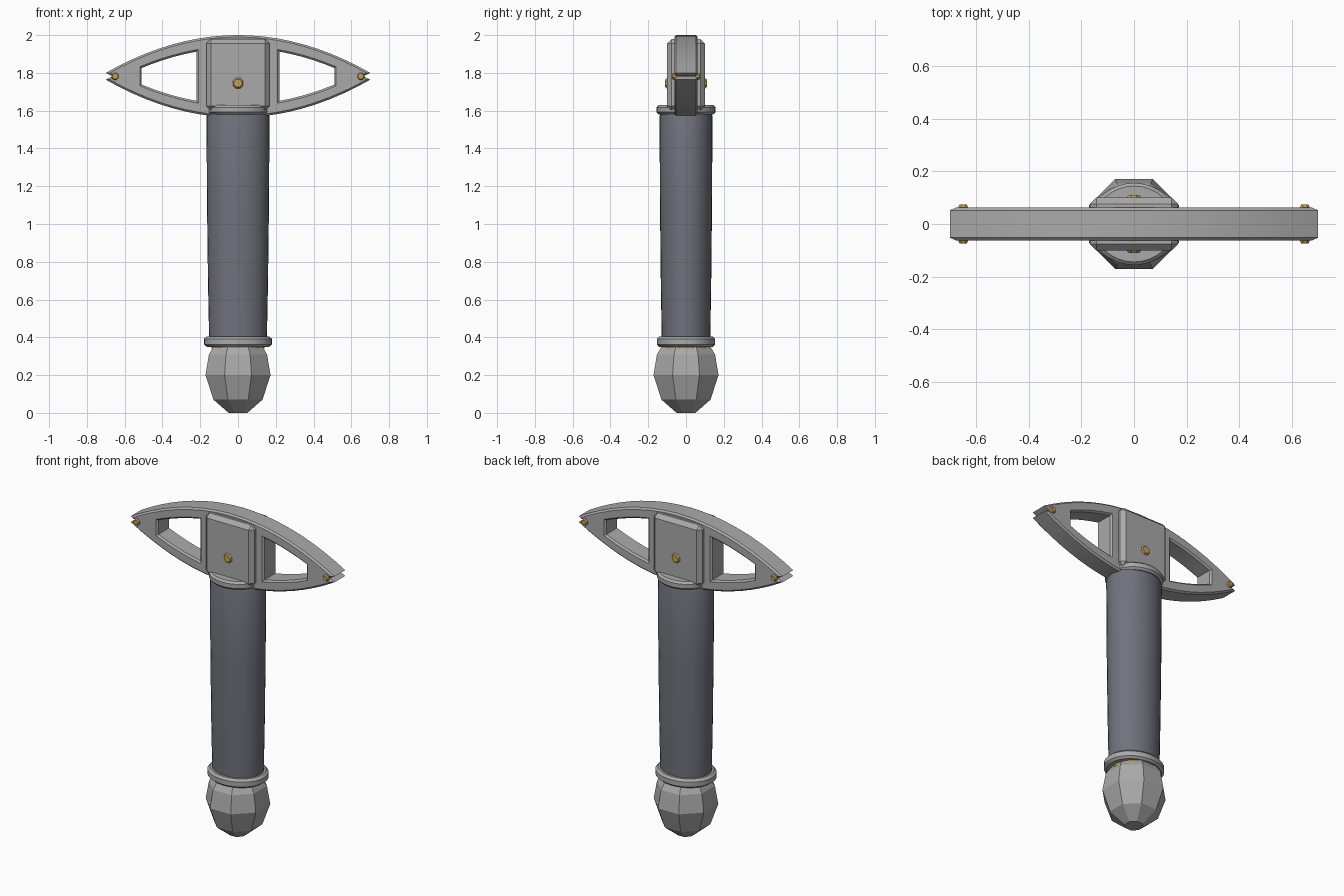
import bpy, bmesh, math
from mathutils import Matrix

cube = bpy.data.objects.get("Cube")
if cube:
    bpy.data.objects.remove(cube, do_unlink=True)


def material(name, rgb):
    m = bpy.data.materials.new(name)
    m.use_nodes = True
    m.diffuse_color = (*rgb, 1)
    bsdf = next(n for n in m.node_tree.nodes if n.type == 'BSDF_PRINCIPLED')
    bsdf.inputs["Base Color"].default_value = (*rgb, 1)
    return m


STEEL = material("grey steel", (0.40, 0.40, 0.40))
GRIP = material("slate grip", (0.16, 0.17, 0.20))
GOLD = material("gold", (0.54, 0.35, 0.10))


def select_only(ob):
    bpy.ops.object.select_all(action='DESELECT')
    ob.select_set(True)
    bpy.context.view_layer.objects.active = ob


def finish(name, bm, mat, smooth=False):
    bmesh.ops.recalc_face_normals(bm, faces=bm.faces)
    me = bpy.data.meshes.new(name)
    bm.to_mesh(me)
    bm.free()
    ob = bpy.data.objects.new(name, me)
    bpy.context.collection.objects.link(ob)
    me.materials.append(mat)
    if smooth:
        select_only(ob)
        bpy.ops.object.shade_smooth_by_angle(angle=math.radians(30))
    return ob


def lathe(name, profile, sides, mat, depth=1.0, phase=0.0, smooth=False, matrix=None):
    """Capped solid of rings (radius, z); depth squashes it along y."""
    bm = bmesh.new()
    rings = []
    for r, z in profile:
        angles = [phase + math.tau * i / sides for i in range(sides)]
        rings.append([bm.verts.new((r * math.cos(a), r * depth * math.sin(a), z)) for a in angles])
    for a, b in zip(rings, rings[1:]):
        for i in range(sides):
            j = (i + 1) % sides
            bm.faces.new((a[i], a[j], b[j], b[i]))
    bm.faces.new(rings[0][::-1])
    bm.faces.new(rings[-1])
    if matrix:
        bm.transform(matrix)
    return finish(name, bm, mat, smooth)


# Faceted pommel, flats facing front and sides
k = 1 / math.cos(math.pi / 8)
lathe("pommel", [(r * k, z) for r, z in
      ((0.05, 0), (0.13, 0.07), (0.172, 0.2), (0.154, 0.31), (0.13, 0.35))],
      8, STEEL, phase=math.pi / 8)
lathe("pommel_washer", [(0.14, 0.34), (0.14, 0.36)], 24, GOLD, depth=0.95)

# Oval grip with a collar at each end
lathe("grip", [(0.153, 0.39), (0.159, 0.7), (0.164, 1.1), (0.167, 1.57), (0.16, 1.59)],
      32, GRIP, depth=0.84, smooth=True)
lathe("lower_collar", [(0.165, 0.35), (0.18, 0.362), (0.18, 0.392), (0.165, 0.405)],
      32, STEEL, depth=0.86, smooth=True)
lathe("upper_collar", [(0.155, 1.58), (0.168, 1.592), (0.168, 1.618), (0.155, 1.63)],
      32, STEEL, depth=0.93, smooth=True)

# Chamfered centre block
bm = bmesh.new()
bmesh.ops.create_cube(bm, size=1, matrix=Matrix.Translation((0, 0, 1.79))
                      @ Matrix.Diagonal((0.335, 0.2, 0.38, 1)))
bmesh.ops.bevel(bm, geom=bm.edges[:], offset=0.024, segments=1, affect='EDGES')
finish("centre_block", bm, STEEL)

# Lens-shaped crossguard with notched tips and two windows
MID, TIP, STEPS = 1.782, 0.7, 20


def arc(x, sign, rise, tip):
    return MID + sign * (tip + (rise - tip) * (1 - (x / TIP) ** 2))


def arc_points(x0, x1, sign, rise, tip, steps):
    xs = [x0 + (x1 - x0) * i / steps for i in range(steps + 1)]
    return [(x, arc(x, sign, rise, tip)) for x in xs]


outline = (arc_points(-TIP, TIP, 1, 0.218, 0.018, STEPS) + [(0.665, MID)]
           + arc_points(TIP, -TIP, -1, 0.218, 0.018, STEPS) + [(-0.665, MID)])
window = (arc_points(0.22, 0.51, 1, 0.15, -0.05, 5)
          + arc_points(0.51, 0.22, -1, 0.15, -0.05, 5))
curve = bpy.data.curves.new("crossguard", 'CURVE')
curve.dimensions = '2D'
curve.fill_mode = 'BOTH'
curve.extrude, curve.bevel_depth, curve.offset = 0.052, 0.01, -0.01
curve.bevel_resolution = 0
for loop in (outline, window, [(-x, z) for x, z in window]):
    spline = curve.splines.new('POLY')
    spline.points.add(len(loop) - 1)
    for p, (x, z) in zip(spline.points, loop):
        p.co = (x, z, 0, 1)
    spline.use_cyclic_u = True
guard = bpy.data.objects.new("crossguard", curve)
bpy.context.collection.objects.link(guard)
guard.rotation_euler.x = math.pi / 2
curve.materials.append(STEEL)
select_only(guard)
bpy.ops.object.convert(target='MESH')
bpy.ops.object.transform_apply(location=False, rotation=True, scale=False)
bpy.ops.object.shade_smooth_by_angle(angle=math.radians(20))

# Gold rivets passing through block and tips
for name, x, z, r, h in (("centre_rivet", 0, 1.745, 0.03, 0.11),
                         ("left_rivet", 0.65, MID, 0.02, 0.075),
                         ("right_rivet", -0.65, MID, 0.02, 0.075)):
    place = Matrix.Translation((x, 0, z)) @ Matrix.Rotation(math.pi / 2, 4, 'X')
    lathe(name, [(r * 0.75, -h), (r, 0.01 - h), (r, h - 0.01), (r * 0.75, h)],
          8, GOLD, phase=math.pi / 8, matrix=place)
